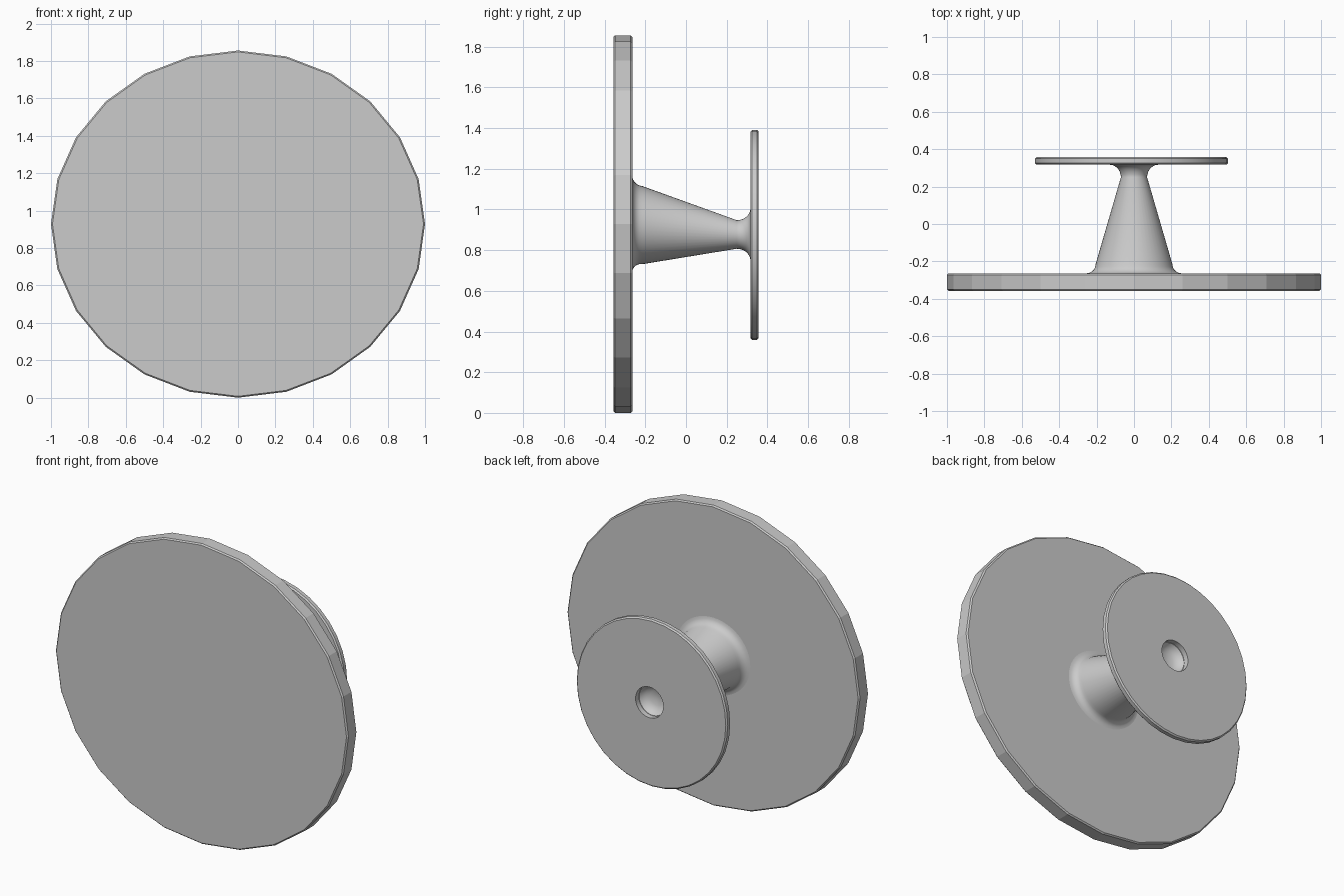
import bpy
import bmesh
import math

cube = bpy.data.objects.get("Cube")
if cube:
    bpy.data.objects.remove(cube, do_unlink=True)


def loft(name, rings, sides, closed=False, smooth=None):
    """Skin elliptical rings (y, x centre, z centre, x radius, z radius)."""
    bm = bmesh.new()
    loops = []
    for y, cx, cz, rx, rz in rings:
        angles = [2 * math.pi * i / sides for i in range(sides)]
        loops.append([bm.verts.new((cx + rx * math.cos(a), y, cz + rz * math.sin(a)))
                      for a in angles])
    pairs = list(zip(loops, loops[1:]))
    if closed:
        pairs.append((loops[-1], loops[0]))
    else:
        bm.faces.new(loops[0])
        bm.faces.new(loops[-1])
    for a, b in pairs:
        for i in range(sides):
            j = (i + 1) % sides
            bm.faces.new((a[i], a[j], b[j], b[i]))
    bmesh.ops.recalc_face_normals(bm, faces=bm.faces)
    mesh = bpy.data.meshes.new(name)
    bm.to_mesh(mesh)
    bm.free()
    obj = bpy.data.objects.new(name, mesh)
    bpy.context.collection.objects.link(obj)
    if smooth:
        bpy.ops.object.select_all(action='DESELECT')
        obj.select_set(True)
        bpy.context.view_layer.objects.active = obj
        bpy.ops.object.shade_smooth_by_angle(angle=math.radians(smooth))
    return obj


FRONT, BACK = -0.357, 0.357
BIG_Z, SMALL_Z = 0.928, 0.877
SQUASH = 0.928       # height to width of the large disc
RIM = 0.008          # small edge chamfer

# Large faceted front disc
disc_back = -0.264
loft("front_disc",
     [(y, 0, BIG_Z, r, r * SQUASH) for y, r in (
         (FRONT, 1 - RIM), (FRONT + RIM, 1),
         (disc_back - RIM, 1), (disc_back, 1 - RIM))], 24)


# Tapered stem with a fillet at each end and a dished recess in its tip
def stem_ring(y, r):
    t = min(max((y + 0.264) / 0.5, 0), 1)
    squash = SQUASH + (1 - SQUASH) * t
    return (y, 0, BIG_Z + (SMALL_Z - BIG_Z) * t, r, r * squash)


fillet = 0.05
base = [(disc_back - 0.01, 0.258)]
for i in range(6):
    a = math.pi / 2 * i / 5
    base.append((disc_back + fillet * (1 - math.cos(a)),
                 0.205 + fillet * (1 - math.sin(a))))
tip = []
for i in range(8):
    a = math.pi / 2 * i / 7
    tip.append((0.25 + 0.067 * math.sin(a), 0.07 + 0.06 * (1 - math.cos(a))))
recess = [(0.325, 0.13), (0.325, 0.092), (0.31, 0.083),
          (0.295, 0.068), (0.285, 0.045), (0.28, 0.01)]
loft("stem", [stem_ring(y, r) for y, r in base + tip + recess], 48, smooth=40)

# Small back disc with a central hole
PAD_X, PAD_Z, PAD_R, HOLE_R = -0.014, 0.875, 0.516, 0.095
pad_front = 0.317
hole = [(y, 0, SMALL_Z, HOLE_R, HOLE_R) for y in (BACK, pad_front)]
outer = [(y, PAD_X, PAD_Z, r, r) for y, r in (
    (pad_front, PAD_R - RIM), (pad_front + RIM, PAD_R),
    (BACK - RIM, PAD_R), (BACK, PAD_R - RIM))]
loft("back_disc", hole + outer, 36, closed=True, smooth=30)
